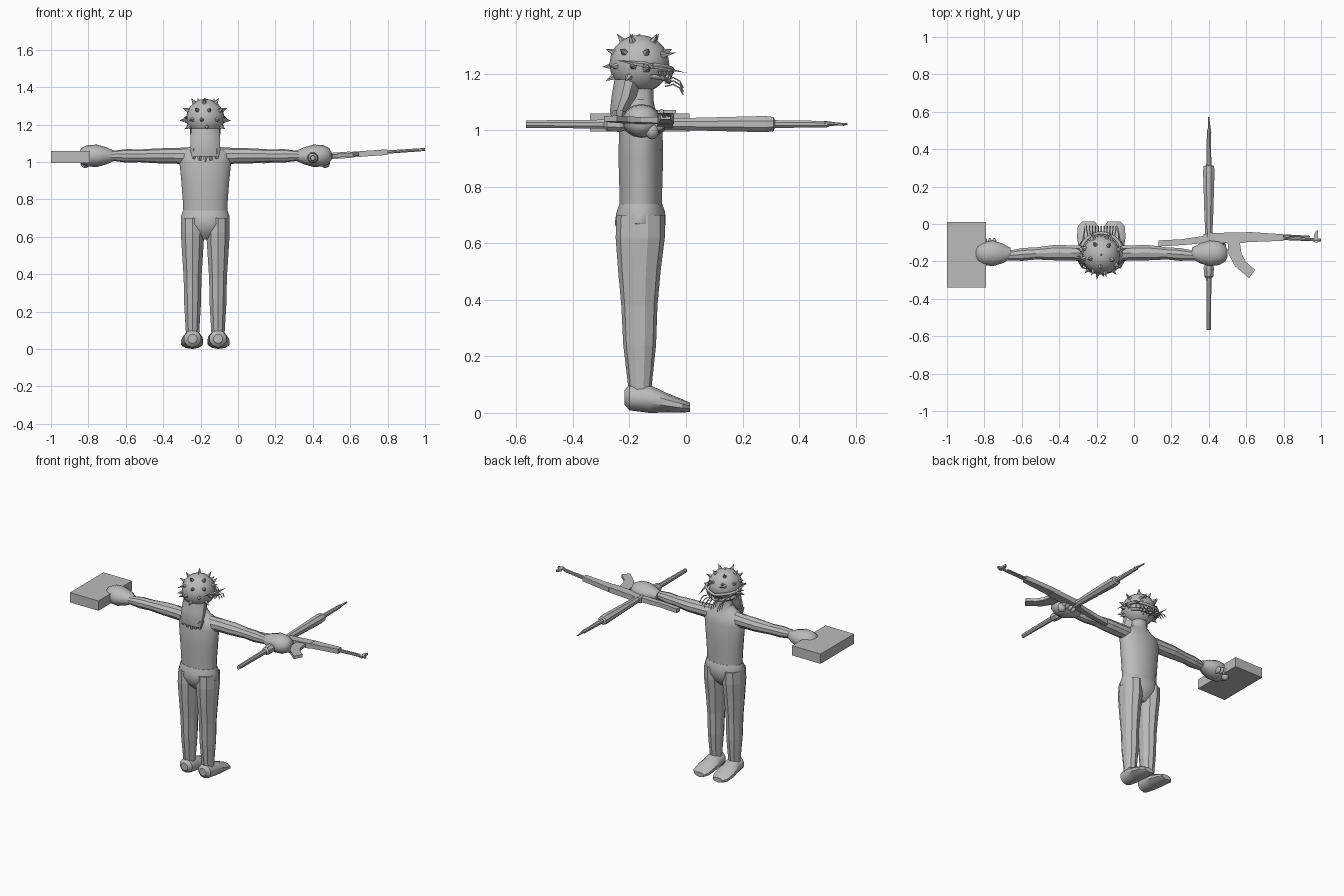
import bpy, bmesh, math, random
from mathutils import Vector

cube = bpy.data.objects.get("Cube")
if cube:
    bpy.data.objects.remove(cube)
random.seed(4)
CX, CY = -0.175, -0.16
HEAD = Vector((CX, CY - 0.005, 1.235))

grey = bpy.data.materials.new("plain grey")
grey.use_nodes = True
grey.diffuse_color = (0.5, 0.5, 0.5, 1)
grey.node_tree.nodes["Principled BSDF"].inputs["Base Color"].default_value = (0.5, 0.5, 0.5, 1)


def finish(name, bm, smooth=None):
    bmesh.ops.recalc_face_normals(bm, faces=bm.faces)
    me = bpy.data.meshes.new(name)
    bm.to_mesh(me)
    bm.free()
    ob = bpy.data.objects.new(name, me)
    bpy.context.collection.objects.link(ob)
    me.materials.append(grey)
    if smooth:
        bpy.ops.object.select_all(action='DESELECT')
        ob.select_set(True)
        bpy.context.view_layer.objects.active = ob
        bpy.ops.object.shade_smooth_by_angle(angle=math.radians(smooth))
    return ob


def loft(name, axis, rings, sides=8, smooth=None):
    """Rings are (position on axis, centre u, centre v, radius u, radius v)."""
    bm = bmesh.new()
    loops = []
    for t, cu, cv, ru, rv in rings:
        loop = []
        for i in range(sides):
            a = math.tau * (i + 0.5) / sides
            u, v = cu + ru * math.cos(a), cv + rv * math.sin(a)
            loop.append(bm.verts.new({'x': (t, u, v), 'y': (u, t, v), 'z': (u, v, t)}[axis]))
        loops.append(loop)
    for p, q in zip(loops, loops[1:]):
        for i in range(sides):
            j = (i + 1) % sides
            bm.faces.new((p[i], p[j], q[j], q[i]))
    bm.faces.new(loops[0])
    bm.faces.new(loops[-1])
    return finish(name, bm, smooth)


def ball(name, centre, size):
    bm = bmesh.new()
    bmesh.ops.create_uvsphere(bm, u_segments=16, v_segments=10, radius=1)
    for v in bm.verts:
        v.co = Vector(centre) + v.co * Vector(size)
    return finish(name, bm, 40)


def box(name, low, high):
    bm = bmesh.new()
    bmesh.ops.create_cube(bm, size=1)
    low, high = Vector(low), Vector(high)
    for v in bm.verts:
        v.co = (low + high) / 2 + v.co * (high - low)
    return finish(name, bm)


def cone(name, base, tip, radius, sides=5, end=0.0):
    base, tip = Vector(base), Vector(tip)
    d = tip - base
    bm = bmesh.new()
    bmesh.ops.create_cone(bm, cap_ends=True, segments=sides, radius1=radius, radius2=end, depth=d.length)
    bm.transform(d.to_track_quat('Z', 'Y').to_matrix().to_4x4())
    bmesh.ops.translate(bm, verts=bm.verts, vec=(base + tip) / 2)
    return finish(name, bm)


def tube(name, points, radius):
    cu = bpy.data.curves.new(name, 'CURVE')
    cu.dimensions = '3D'
    cu.bevel_depth, cu.bevel_resolution, cu.use_fill_caps = radius, 1, True
    sp = cu.splines.new('POLY')
    sp.points.add(len(points) - 1)
    for p, co in zip(sp.points, points):
        p.co = (*co, 1)
    cu.materials.append(grey)
    ob = bpy.data.objects.new(name, cu)
    bpy.context.collection.objects.link(ob)


def plate(name, outline, z, thick):
    """Extruded top outline; its height follows the slope of the long weapon."""
    bm = bmesh.new()
    face = bm.faces.new([bm.verts.new((x, y, z + (x - 0.4) * 0.07 - thick / 2)) for x, y in outline])
    new = bmesh.ops.extrude_face_region(bm, geom=[face])["geom"]
    bmesh.ops.translate(bm, vec=(0, 0, thick), verts=[g for g in new if isinstance(g, bmesh.types.BMVert)])
    return finish(name, bm)


# Torso and hips
loft("torso", 'z', [(0.72, CX, CY, 0.118, 0.075), (0.8, CX, CY, 0.122, 0.077), (0.9, CX, CY, 0.13, 0.08),
                    (1.0, CX, CY, 0.14, 0.078), (1.05, CX, CY, 0.135, 0.068), (1.08, CX, CY, 0.085, 0.05),
                    (1.11, CX, CY, 0.05, 0.045), (1.16, CX, CY, 0.05, 0.045)], 20, 40)
loft("hips", 'z', [(0.585, CX, CY, 0.03, 0.04), (0.62, CX, CY, 0.085, 0.075), (0.67, CX, CY - 0.002, 0.132, 0.092),
                   (0.71, CX, CY, 0.132, 0.088), (0.74, CX, CY, 0.122, 0.077)], 16, 40)

# Legs, feet, arms and hands
for s, side in ((-1, "right"), (1, "left")):
    x = CX + s * 0.068
    loft(side + "_leg", 'z', [(0.08, x, -0.163, 0.037, 0.04), (0.24, x, -0.164, 0.047, 0.058),
                              (0.38, x, -0.165, 0.05, 0.064), (0.5, x, -0.165, 0.058, 0.075),
                              (0.62, x, -0.162, 0.066, 0.087), (0.7, x, -0.16, 0.062, 0.085)], 10)
    loft(side + "_foot", 'y', [(-0.218, x, 0.055, 0.025, 0.025), (-0.2, x, 0.055, 0.047, 0.046),
                               (-0.13, x, 0.05, 0.055, 0.05), (-0.07, x + s * 0.003, 0.036, 0.062, 0.035),
                               (-0.01, x + s * 0.004, 0.024, 0.056, 0.023), (0.014, x, 0.02, 0.035, 0.016)], 10, 40)
    arm = [(0.09, 0.045, 0.045), (0.16, 0.042, 0.042), (0.25, 0.043, 0.04), (0.35, 0.034, 0.034),
           (0.42, 0.036, 0.036), (0.5, 0.027, 0.026), (0.54, 0.027, 0.026)]
    loft(side + "_arm", 'x', [(CX + s * d, CY + 0.012 * math.sin(d * 7) - 0.005, 1.033, a, b)
                              for d, a, b in arm], 10)
    hx = CX + s * 0.582
    loft(side + "_hand", 'x', [(CX + s * d, CY + 0.003, 1.033, a, b) for d, a, b in
                               ((0.485, 0.03, 0.026), (0.53, 0.055, 0.046), (0.58, 0.07, 0.06),
                                (0.63, 0.064, 0.057), (0.662, 0.045, 0.042), (0.675, 0.02, 0.02))], 14, 45)
    for i in range(4):
        ball(side + "_finger", (hx + s * (i * 0.024 - 0.01), -0.105, 1.005 + 0.004 * i), (0.013, 0.03, 0.02))
    ball(side + "_thumb", (hx + s * 0.06, -0.12, 0.998), (0.026, 0.024, 0.03))

# Head with spikes
ball("head", HEAD, (0.102, 0.106, 0.103))
for rings, z in ((5, 0.8), (8, 0.4), (8, -0.08), (6, -0.45)):
    for i in range(rings):
        a = math.tau * (i + z) / rings + random.uniform(-0.2, 0.2)
        d = Vector((math.cos(a) * math.sqrt(1 - z * z), math.sin(a) * math.sqrt(1 - z * z), z))
        if d.y > 0.4 and z < 0:
            continue
        cone("head_spike", HEAD + d * 0.092, HEAD + d * 0.134, 0.016)
cone("crown_spike", HEAD + Vector((0, 0, 0.09)), HEAD + Vector((0, 0, 0.108)), 0.015)

# Mouth ridges, teeth and side horns
for z, r in ((1.212, 0.112), (1.172, 0.1)):
    tube("lip", [(CX + r * math.sin(a), CY + r * math.cos(a), z + 0.02 * abs(math.sin(a)))
                 for a in [k * 0.2 for k in range(-6, 7)]], 0.009)
for k in range(-4, 5):
    a = k * 0.22
    p = Vector((CX + 0.108 * math.sin(a), CY + 0.108 * math.cos(a), 1.21))
    cone("tooth", p, p - Vector((0, 0, 0.03)), 0.008, 4)
for s in (-1, 1):
    cone("side_horn", (CX + s * 0.105, -0.15, 1.232), (CX + s * 0.085, 0.005, 1.203), 0.011)
    cone("side_horn_rear", (CX + s * 0.105, -0.15, 1.232), (CX + s * 0.1, -0.25, 1.248), 0.011)
    cone("ear_spike", (CX + s * 0.09, -0.14, 1.22), (CX + s * 0.138, -0.13, 1.222), 0.018)
    cone("brow_spike", (CX + s * 0.05, -0.09, 1.265), (CX + s * 0.045, -0.035, 1.275), 0.014)

# Drooping whiskers under the mouth
for k in range(-5, 6):
    x = CX + k * 0.014
    lift = 0.012 * (abs(k) % 3)
    tube("whisker", [(x, -0.075, 1.155 + lift), (x + k * 0.001, -0.045, 1.163 + lift),
                     (x + k * 0.002, -0.022, 1.15 + lift), (x + k * 0.002, -0.01, 1.125 + lift)], 0.0028)

# Hair hanging behind the neck
loft("back_hair", 'z', [(1.03, CX, -0.245, 0.072, 0.018), (1.07, CX, -0.235, 0.08, 0.035),
                        (1.12, CX, -0.215, 0.083, 0.05), (1.18, CX, -0.2, 0.078, 0.055)], 12, 40)
for k in range(-2, 3):
    x = CX + k * 0.031
    cone("hair_lock", (x, -0.235, 1.07), (x * 1.0, -0.24, 1.0 + 0.008 * abs(k)), 0.024, 6, 0.008)

# Flat block in the right hand
box("block", (-1.0, -0.34, 0.995), (-0.79, 0.012, 1.06))

# Long weapon lying on its side
plate("stock", [(0.13, -0.12), (0.13, -0.088), (0.25, -0.082), (0.4, -0.06), (0.4, -0.1), (0.27, -0.112)], 1.025, 0.028)
plate("receiver", [(0.38, -0.105), (0.37, -0.055), (0.4, -0.048), (0.6, -0.045), (0.6, -0.1)], 1.025, 0.034)
plate("handguard", [(0.6, -0.097), (0.6, -0.042), (0.68, -0.047), (0.8, -0.055), (0.8, -0.09)], 1.025, 0.03)
plate("magazine", [(0.5, -0.09), (0.505, -0.16), (0.54, -0.225), (0.615, -0.29), (0.647, -0.245),
                   (0.6, -0.205), (0.575, -0.16), (0.565, -0.09)], 1.025, 0.02)
plate("grip", [(0.43, -0.09), (0.4, -0.17), (0.43, -0.18), (0.47, -0.09)], 1.025, 0.022)
cone("barrel", (0.78, -0.076, 1.052), (1.0, -0.086, 1.067), 0.009, 8, 0.008)
cone("gas_tube", (0.78, -0.06, 1.052), (0.94, -0.068, 1.063), 0.006, 8, 0.005)
plate("front_sight", [(0.965, -0.1), (0.962, -0.06), (0.975, -0.035), (0.984, -0.035), (0.984, -0.1)], 1.025, 0.012)

# Straight weapon crossing the left hand
loft("shaft", 'y', [(y, 0.4, 1.022, r, h) for y, r, h in
                    ((-0.567, 0.012, 0.014), (-0.29, 0.015, 0.017), (-0.28, 0.026, 0.026), (-0.235, 0.03, 0.03),
                     (-0.2, 0.018, 0.02), (-0.06, 0.02, 0.022), (0.06, 0.026, 0.025), (0.28, 0.033, 0.031),
                     (0.31, 0.03, 0.027), (0.315, 0.015, 0.015), (0.5, 0.011, 0.012), (0.51, 0.006, 0.007),
                     (0.572, 0.005, 0.004))], 8)
cone("shaft_tip", (0.407, 0.49, 1.027), (0.4, 0.56, 1.02), 0.007, 6, 0.004)
